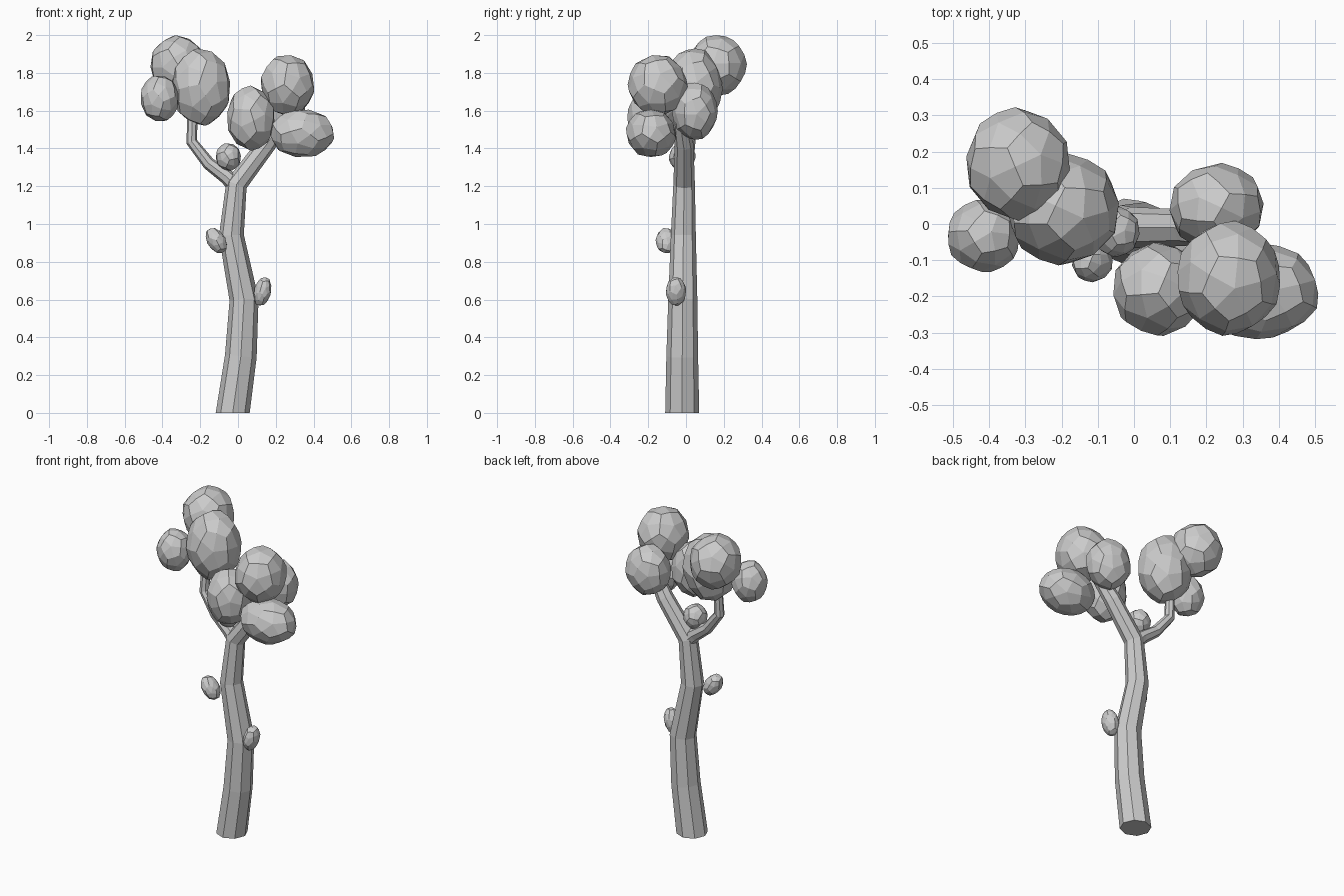
import bpy, bmesh, math, random
from mathutils import Vector, Matrix, Euler

if "Cube" in bpy.data.objects:
    bpy.data.objects.remove(bpy.data.objects["Cube"])

random.seed(4)


def add_object(name, verts, faces):
    mesh = bpy.data.meshes.new(name)
    mesh.from_pydata([tuple(v) for v in verts], [], faces)
    bm = bmesh.new()
    bm.from_mesh(mesh)
    bmesh.ops.recalc_face_normals(bm, faces=bm.faces)
    bm.to_mesh(mesh)
    bm.free()
    obj = bpy.data.objects.new(name, mesh)
    bpy.context.collection.objects.link(obj)
    return obj


def limb(name, path, flat_start=False, sides=8):
    """Tapered tube; each path entry is (x, y, z, radius)."""
    pts = [Vector(p[:3]) for p in path]
    verts, faces = [], []
    for i, p in enumerate(pts):
        before = (p - pts[i - 1]).normalized() if i else Vector((0, 0, 0))
        after = (pts[i + 1] - p).normalized() if i < len(pts) - 1 else Vector((0, 0, 0))
        t = Vector((0, 0, 1)) if flat_start and i == 0 else (before + after).normalized()
        u = Vector((0, 1, 0)).cross(t).normalized()
        w = t.cross(u)
        for k in range(sides):
            a = 2 * math.pi * k / sides
            verts.append(p + path[i][3] * (math.cos(a) * u + math.sin(a) * w))
    for i in range(len(pts) - 1):
        for k in range(sides):
            n = (k + 1) % sides
            a, b = i * sides, (i + 1) * sides
            faces.append((a + k, a + n, b + n, b + k))
    faces.append(tuple(range(sides)))
    faces.append(tuple(range(len(verts) - sides, len(verts))))
    return add_object(name, verts, faces)


def blob(name, center, radii, tilt=0):
    """Faceted ellipsoid: each pentagon of a ball split into five kites."""
    bm = bmesh.new()
    bmesh.ops.create_icosphere(bm, subdivisions=1, radius=1)
    verts, faces, index = [], [], {}

    def point(key, co, r):
        if key not in index:
            index[key] = len(verts)
            verts.append(co.normalized() * r)
        return index[key]

    for f in bm.faces:
        mid = point(("f", f.index), f.calc_center_median(), 1.02)
        for lp in f.loops:
            e1, e2 = lp.edge, lp.link_loop_prev.edge
            m1, m2 = [point(("e", e.index), (e.verts[0].co + e.verts[1].co) / 2, 1.0)
                      for e in (e1, e2)]
            faces.append((point(("v", lp.vert.index), lp.vert.co, 0.985), m1, mid, m2))
    bm.free()
    spin = Euler([random.uniform(0, 6.28) for _ in range(3)]).to_matrix()
    lean = Matrix.Rotation(math.radians(tilt), 3, "Y")
    size = Matrix.Diagonal(radii)
    return add_object(name, [Vector(center) + lean @ size @ spin @ v for v in verts], faces)


# Trunk running on into the right branch
limb("trunk", [(-0.028, -0.02, 0, 0.09), (0.015, -0.02, 0.3, 0.084),
               (0.032, -0.017, 0.6, 0.077), (-0.035, -0.014, 0.94, 0.066),
               (-0.008, -0.01, 1.21, 0.057), (0.15, -0.01, 1.42, 0.05),
               (0.24, -0.03, 1.55, 0.04)], flat_start=True)

# Left branch
limb("left_branch", [(0.0, -0.01, 1.19, 0.045), (-0.06, -0.005, 1.25, 0.04),
                     (-0.155, 0.005, 1.32, 0.034), (-0.245, 0.02, 1.435, 0.03),
                     (-0.24, 0.03, 1.62, 0.026)])

# Foliage clumps
clumps = [
    ((-0.32, 0.165, 1.84), (0.147, 0.155, 0.16)),
    ((-0.195, 0.04, 1.725), (0.158, 0.152, 0.207)),
    ((-0.415, -0.033, 1.665), (0.103, 0.1, 0.125)),
    ((0.068, -0.18, 1.56), (0.13, 0.13, 0.17)),
    ((0.262, -0.15, 1.735), (0.144, 0.157, 0.165)),
    ((0.34, -0.185, 1.48), (0.173, 0.133, 0.13)),
    ((0.228, 0.047, 1.597), (0.133, 0.12, 0.152)),
]
for i, (c, r) in enumerate(clumps):
    blob(f"foliage_{i + 1}", c, r)

# Small buds on the fork and trunk
buds = [((-0.051, -0.02, 1.355), (0.068, 0.07, 0.074), 0),
        ((-0.115, -0.105, 0.912), (0.049, 0.055, 0.075), -33),
        ((0.13, -0.053, 0.643), (0.045, 0.054, 0.079), 14)]
for i, (c, r, tilt) in enumerate(buds):
    blob(f"bud_{i + 1}", c, r, tilt)
